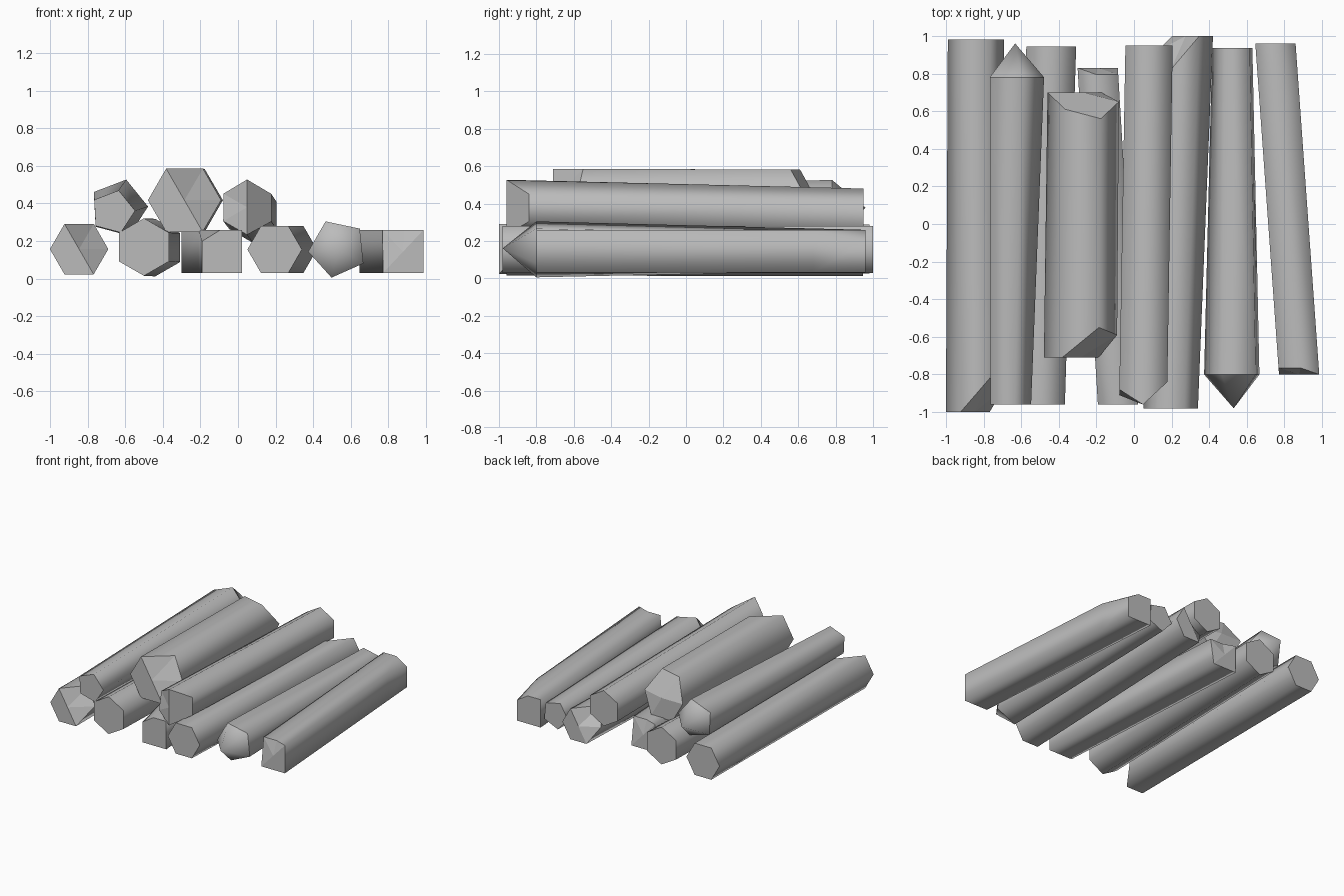
import bpy, bmesh, math
from mathutils import Vector

cube = bpy.data.objects.get("Cube")
if cube:
    bpy.data.objects.remove(cube, do_unlink=True)

GREY = (0.5, 0.5, 0.5, 1)
wood = bpy.data.materials.new("plain grey")
wood.use_nodes = True
wood.diffuse_color = GREY
wood.node_tree.nodes["Principled BSDF"].inputs["Base Color"].default_value = GREY


def loft(name, rings, tips):
    """Skin the rings front to back, then fan each end around its tip."""
    bm = bmesh.new()
    loops = [[bm.verts.new(p) for p in ring] for ring in rings]
    n = len(loops[0])
    for a, b in zip(loops, loops[1:]):
        for i in range(n):
            j = (i + 1) % n
            bm.faces.new((a[i], a[j], b[j], b[i])).smooth = True
    for loop, (tip, pointed) in zip((loops[0], loops[-1]), tips):
        centre = bm.verts.new(tip)
        for i in range(n):
            pair = (loop[i], loop[(i + 1) % n])
            bm.faces.new((*pair, centre)).smooth = pointed
            bm.edges.get(pair).smooth = False
    bmesh.ops.recalc_face_normals(bm, faces=bm.faces)
    mesh = bpy.data.meshes.new(name)
    bm.to_mesh(mesh)
    bm.free()
    mesh.materials.append(wood)
    obj = bpy.data.objects.new(name, mesh)
    bpy.context.collection.objects.link(obj)


def log(name, front, back, r_front, r_back, sides=6, turn=0,
        front_cut={}, back_cut={}, front_point=0, back_point=0):
    """Round log; cuts pull single rim corners inward, points sharpen an end."""
    front, back = Vector(front), Vector(back)
    axis = (back - front).normalized()

    def ring(c, r, cuts, inward):
        pts = []
        for i in range(sides):
            a = math.radians(turn) + math.tau * i / sides
            pts.append(c + Vector((r * math.cos(a), 0, r * math.sin(a))) + inward * cuts.get(i, 0))
        return pts

    loft(name, [ring(front, r_front, front_cut, axis), ring(back, r_back, back_cut, -axis)],
         [(front - axis * front_point, front_point > 0), (back + axis * back_point, back_point > 0)])


def beam(name, front, back, flip):
    """Squared log with one chipped corner; flip turns it end for end."""
    front, back = Vector(front), Vector(back)
    w, h = 0.107, 0.114
    s = -1 if flip else 1
    chipped, plain = (back, front) if flip else (front, back)

    def ring(c, drop, lean):
        inward = (front + back) / 2 - c
        push = inward.normalized() * lean
        return [c + Vector((-s * w, 0, -h)), c + Vector((s * w, 0, -h)),
                c + Vector((s * w, 0, h)) + push,
                c + Vector((-s * w * 0.1, 0, h)) + push,
                c + Vector((-s * w, 0, h - drop))]

    rings = [ring(chipped, 0.06, 0), ring(chipped.lerp(plain, 0.16), 0, 0), ring(plain, 0, 0.035)]
    loft(name, rings, [(chipped, False), (plain, False)])


# bottom row, from right to left of the pile
log("bottom_log_1", (-0.845, -1, 0.157), (-0.84, 0.98, 0.157), 0.155, 0.15,
    front_cut={0: 0.13, 1: 0.18})
log("bottom_log_2", (-0.5, -0.96, 0.168), (-0.44, 0.945, 0.165), 0.153, 0.153, turn=30)
beam("bottom_beam_3", (-0.085, -0.96, 0.144), (-0.193, 0.83, 0.144), False)
log("bottom_log_4", (0.195, -0.98, 0.155), (0.275, 1, 0.155), 0.145, 0.145,
    back_cut={2: 0.18, 3: 0.08})
log("bottom_stake_5", (0.53, -0.8, 0.16), (0.53, 0.935, 0.155), 0.158, 0.115,
    sides=5, turn=-30, front_point=0.18)
beam("bottom_beam_6", (0.878, -0.8, 0.144), (0.752, 0.96, 0.144), True)

# top row
log("top_stake_7", (-0.665, -0.96, 0.355), (-0.635, 0.78, 0.375), 0.118, 0.157,
    sides=5, turn=3, back_point=0.18)
log("top_log_8", (0.048, -0.96, 0.38), (0.08, 0.95, 0.335), 0.147, 0.145, turn=30,
    front_cut={0: 0.12, 2: 0.08, 3: 0.05, 5: 0.12})
log("top_log_9", (-0.285, -0.71, 0.417), (-0.27, 0.7, 0.417), 0.194, 0.19,
    front_cut={0: 0.12, 1: 0.16}, back_cut={0: 0.05, 1: 0.14, 2: 0.09})
